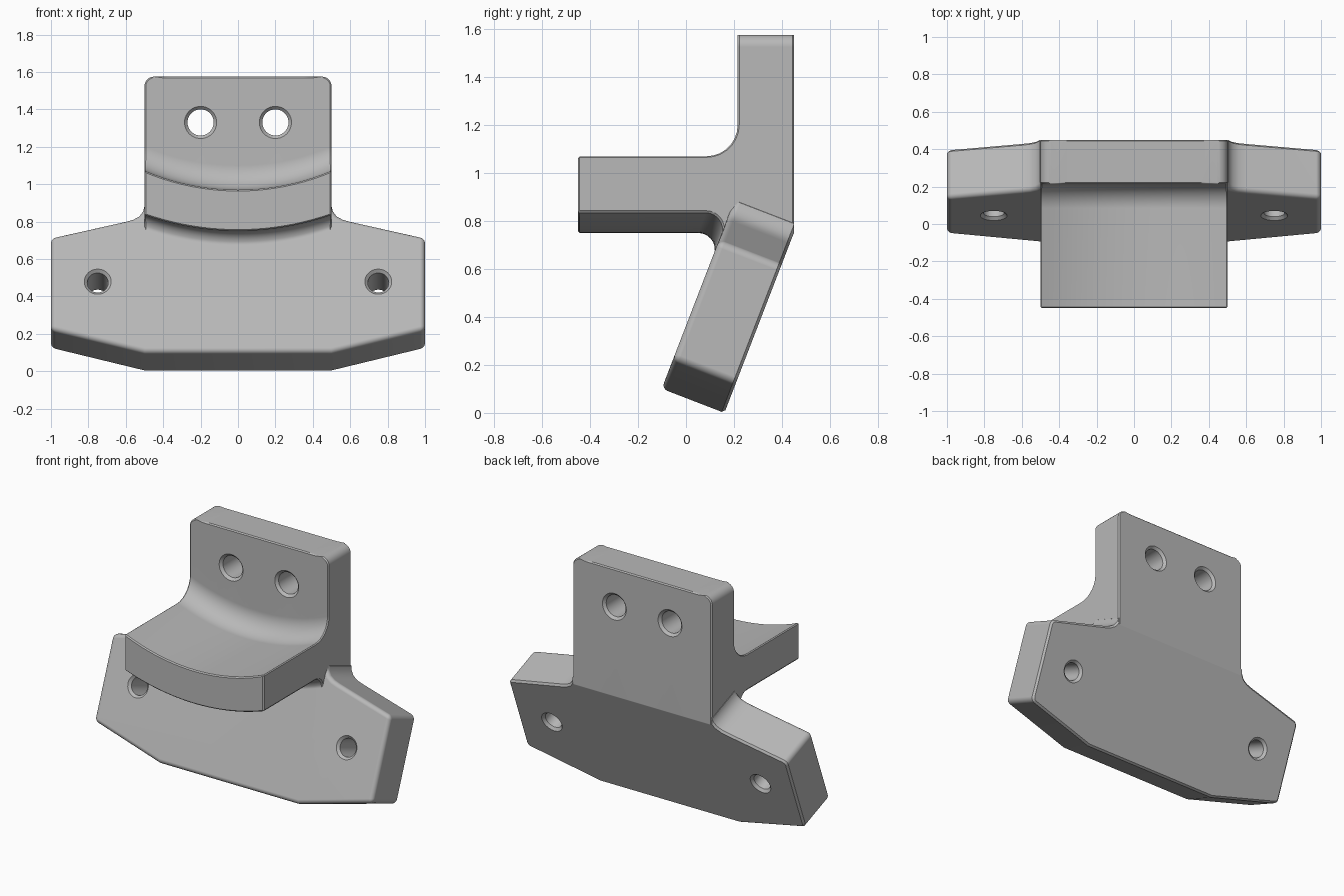
import bpy, bmesh, math
from mathutils import Vector

cube = bpy.data.objects.get("Cube")
if cube:
    bpy.data.objects.remove(cube, do_unlink=True)

grey = bpy.data.materials.new("plain_grey")
grey.use_nodes = True
colour = (0.48, 0.48, 0.48, 1)
grey.diffuse_color = colour
grey.node_tree.nodes["Principled BSDF"].inputs["Base Color"].default_value = colour

HALF = 0.5          # half width of the upright and shelf
THICK = 0.28        # thickness of the sloping plate
COS, SIN = 0.933, 0.36


def slope(x, v, d):
    """Point on the sloping plate: v runs up it, d runs from back to front."""
    return Vector((x, 0.16 + SIN * v - COS * d, COS * v + SIN * d))


def make_object(name, bm):
    bmesh.ops.recalc_face_normals(bm, faces=bm.faces)
    mesh = bpy.data.meshes.new(name)
    bm.to_mesh(mesh)
    bm.free()
    obj = bpy.data.objects.new(name, mesh)
    bpy.context.collection.objects.link(obj)
    mesh.materials.append(grey)
    return obj


def loft(bm, rings):
    """Skin equal rings of points and cap both ends."""
    rows = [[bm.verts.new(p) for p in ring] for ring in rings]
    n = len(rows[0])
    for a, b in zip(rows, rows[1:]):
        for i in range(n):
            j = (i + 1) % n
            bm.faces.new((a[i], a[j], b[j], b[i]))
    bm.faces.new(rows[0])
    bm.faces.new(rows[-1])
    bmesh.ops.recalc_face_normals(bm, faces=bm.faces)


def bevel(bm, edges, width, segments):
    bmesh.ops.bevel(bm, geom=edges, offset=width, offset_type='OFFSET', segments=segments,
                    profile=0.5, affect='EDGES', clamp_overlap=True)


def fillet(corner, dir_a, dir_b, r, n=7):
    """Arc tangent to two directions leaving a corner."""
    c, a, b = Vector(corner), Vector(dir_a).normalized(), Vector(dir_b).normalized()
    half = a.angle(b) / 2
    centre = c + (a + b).normalized() * r / math.sin(half)
    reach = r / math.tan(half)
    start, end = c + a * reach - centre, c + b * reach - centre
    sweep = start.angle(end)
    return [centre + (start * math.sin(sweep * (1 - i / n)) + end * math.sin(sweep * i / n))
            / math.sin(sweep) for i in range(n + 1)]


# Upright and curved shelf, one section lofted across the width
def section(x):
    top = 2.25 - math.sqrt(1.28 ** 2 - x * x)
    under = 2.25 - math.sqrt(1.5 ** 2 - x * x)
    front = slope(x, (under - SIN * THICK) / COS, THICK)
    lower = fillet((front.y + 0.003, under), (-SIN, -COS), (-1, 0), 0.07)
    upper = fillet((0.215, top), (-1, 0), (0, 1), 0.13)
    tuck = lower[0] + Vector((0.002, -0.05))
    pts = [(0.45, 1.575), (0.45, 0.75), (0.425, 0.70), (0.3, 0.55), tuck, *lower,
           (-0.45, under), (-0.45, top), *upper, (0.215, 1.575)]
    return [(x, p[0], p[1]) for p in pts]


bm = bmesh.new()
columns = 20
loft(bm, [section(HALF * (2 * i / columns - 1)) for i in range(columns + 1)])
bevel(bm, [e for e in bm.edges if all(abs(v.co.x) > HALF - 0.001 and v.co.z > 1.57 for v in e.verts)],
      0.05, 6)
bevel(bm, [e for e in bm.edges if e.calc_face_angle(0) > 0.75], 0.012, 1)
body = make_object("mounting_bracket", bm)

# Sloping plate with wings
right = [(0.5, 0), (1, 0.13), (1, 0.66), (0.6, 0.756), (0.56, 0.768), (0.528, 0.787),
         (0.508, 0.815), (0.502, 0.84), (0.47, 0.86)]
outline = right + [(-x, v) for x, v in reversed(right)]
bm = bmesh.new()
loft(bm, [[slope(x, v, d) for x, v in outline] for d in (0, THICK)])


def depth(p):
    return (0.16 - p.y) * COS + p.z * SIN


def hidden(e):
    return all(abs(v.co.x) < 0.506 and v.co.z > 0.6 for v in e.verts)


rounded = []
for e in bm.edges:
    d0, d1 = [depth(v.co) for v in e.verts]
    at_front = min(d0, d1) > THICK - 0.005
    at_corner = abs(d0 - d1) > 0.1 and all(abs(v.co.x) > 0.99 for v in e.verts)
    if at_corner or (at_front and not hidden(e)):
        rounded.append(e)
bevel(bm, rounded, 0.055, 6)
bevel(bm, [e for e in bm.edges if all(abs(depth(v.co)) < 0.005 for v in e.verts)
           and e.calc_face_angle(0) > 0.75 and not hidden(e)], 0.012, 1)
bmesh.ops.bisect_plane(bm, geom=bm.verts[:] + bm.edges[:] + bm.faces[:], plane_co=(0, 0.449, 0),
                       plane_no=(0, 1, 0), clear_outer=True)
bmesh.ops.holes_fill(bm, edges=[e for e in bm.edges if e.is_boundary])
plate = make_object("sloping_plate", bm)


# Screw holes, flared at both mouths
def hole_cutter(start, axis, length, radius, flare=0.016):
    axis = Vector(axis).normalized()
    side = Vector((1, 0, 0))
    other = axis.cross(side)
    wide = radius + flare + 0.02
    rings = []
    for t, r in ((-0.02, wide), (flare, radius), (length - flare, radius), (length + 0.02, wide)):
        rings.append([Vector(start) + axis * t + r * (side * math.cos(a) + other * math.sin(a))
                      for a in (math.tau * k / 40 for k in range(40))])
    bm = bmesh.new()
    loft(bm, rings)
    obj = make_object("hole_cutter", bm)
    obj.hide_render = True
    return obj


cutters = []
for s in (-1, 1):
    cutters.append(hole_cutter((s * 0.2, 0.215, 1.33), (0, 1, 0), 0.235, 0.07))
    cutters.append(hole_cutter(slope(s * 0.75, 0.405, THICK), (0, COS, -SIN), THICK, 0.056))

# Join the parts and cut the holes
bpy.context.view_layer.objects.active = body
body.select_set(True)
for other, action in [(plate, 'UNION')] + [(c, 'DIFFERENCE') for c in cutters]:
    mod = body.modifiers.new(action.lower(), 'BOOLEAN')
    mod.operation = action
    mod.solver = 'EXACT'
    mod.object = other
    bpy.ops.object.modifier_apply(modifier=mod.name)
    bpy.data.objects.remove(other, do_unlink=True)

bpy.ops.object.shade_smooth_by_angle(angle=math.radians(30))
weighted = body.modifiers.new("even_shading", 'WEIGHTED_NORMAL')
weighted.keep_sharp = True
